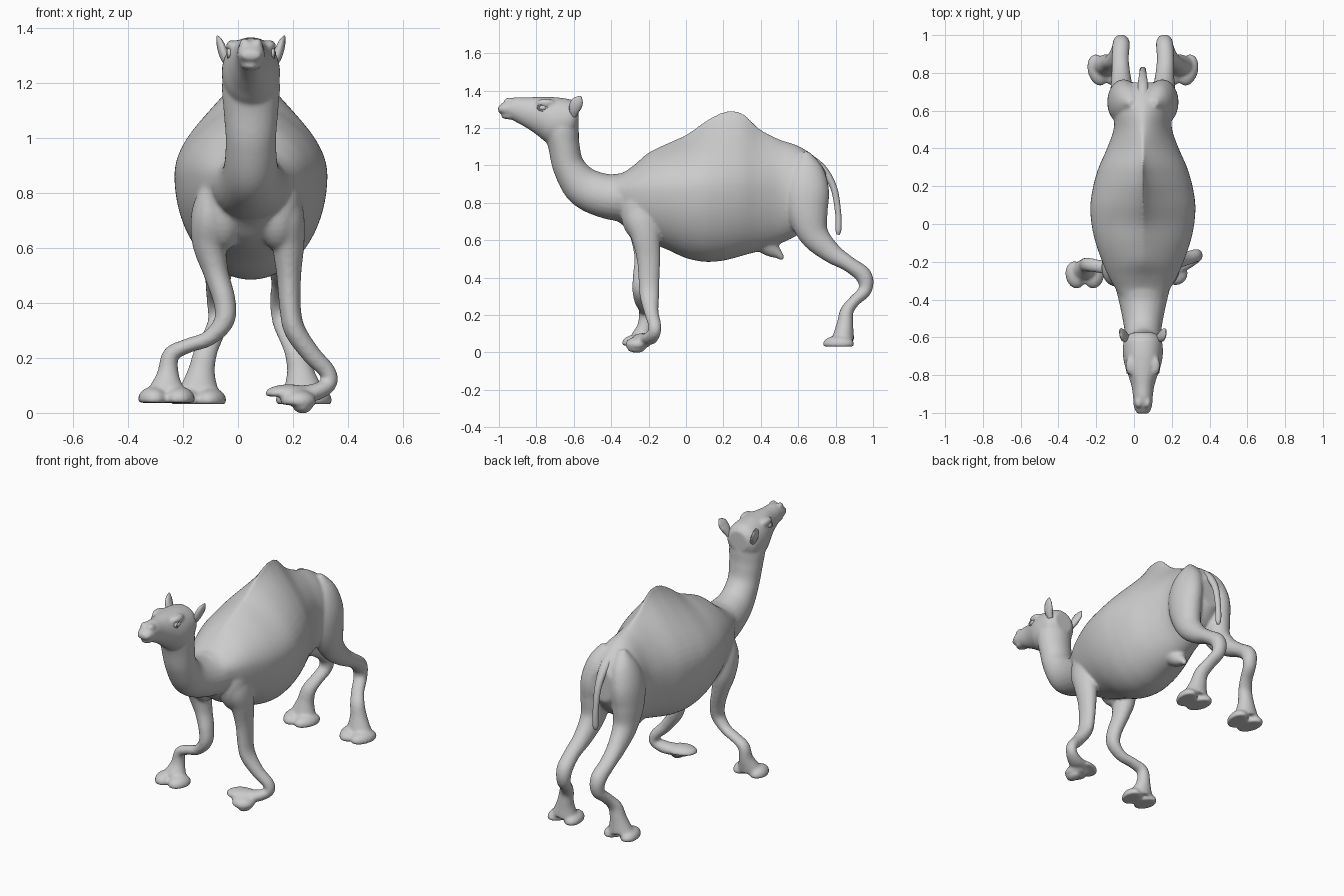
import bpy, bmesh, math
from mathutils import Vector, Matrix

cube = bpy.data.objects.get("Cube")
if cube:
    bpy.data.objects.remove(cube, do_unlink=True)

CX = 0.047          # centre line of the animal
SIDES = (-1, 1)

hide = bpy.data.materials.new("warm_grey_hide")
hide.use_nodes = True
colour = (0.6, 0.6, 0.6, 1)
hide.diffuse_color = colour
hide.node_tree.nodes["Principled BSDF"].inputs["Base Color"].default_value = colour


def spline(points, steps=8):
    """Smooth curve through tuples of any length."""
    vecs = [Vector(p) for p in points]
    vecs = [vecs[0]] + vecs + [vecs[-1]]
    out = []
    for a, b, c, d in zip(vecs, vecs[1:], vecs[2:], vecs[3:]):
        for i in range(steps):
            t = i / steps
            out.append(b + (c - a) * t / 2 + (a - b * 2.5 + c * 2 - d / 2) * t * t
                       + ((b - c) * 3 + d - a) * t ** 3 / 2)
    return out + [vecs[-1]]


def skin_rings(bm, rings):
    """Bridge a row of rings into a closed tube."""
    loops = [[bm.verts.new(p) for p in ring] for ring in rings]
    n = len(loops[0])
    faces = [bm.faces.new(loops[0]), bm.faces.new(loops[-1])]
    for a, b in zip(loops, loops[1:]):
        for i in range(n):
            j = (i + 1) % n
            faces.append(bm.faces.new((a[i], a[j], b[j], b[i])))
    bmesh.ops.recalc_face_normals(bm, faces=faces)


def barrel(bm, stations, mid=None, n=72):
    """Upright sections along y: (y, top, bottom, half width, ridge sharpness)."""
    rings = []
    for y, top, bottom, width, ridge in spline(stations):
        middle = mid or (top + bottom) / 2
        ring = []
        for i in range(n):
            a = math.tau * i / n
            c, s = math.cos(a), math.sin(a)
            x = math.copysign(abs(c) ** (ridge if s > 0 else 1), c) * width
            z = middle + s * ((top - middle) if s > 0 else (middle - bottom))
            ring.append((CX + x, y, z))
        rings.append(ring)
    skin_rings(bm, rings)


def limb(bm, stations, axis, n=24):
    """Oval tube along a path: (x, y, z, radius along axis, other radius)."""
    pts = spline(stations)
    pos = [Vector(p[:3]) for p in pts]
    rings = []
    for i, p in enumerate(pts):
        tangent = (pos[min(i + 1, len(pos) - 1)] - pos[max(i - 1, 0)]).normalized()
        side = (Vector(axis) - tangent * tangent.dot(Vector(axis))).normalized()
        other = tangent.cross(side)
        rings.append([pos[i] + side * math.cos(a) * p[3] + other * math.sin(a) * p[4]
                      for a in (math.tau * k / n for k in range(n))])
    skin_rings(bm, rings)


def blob(bm, centre, radii, turn=0, flat_sole=False):
    """Ellipsoid, with its underside flattened if it is a toe."""
    verts = bmesh.ops.create_uvsphere(bm, u_segments=24, v_segments=16, radius=1)["verts"]
    if flat_sole:
        for v in verts:
            v.co.z = max(v.co.z, -0.3)
    matrix = (Matrix.Translation(centre) @ Matrix.Rotation(turn, 4, "Z")
              @ Matrix.Diagonal((*radii, 1)))
    bmesh.ops.transform(bm, matrix=matrix, verts=verts)


def finish(name, bm, fuse=False):
    mesh = bpy.data.meshes.new(name)
    bm.to_mesh(mesh)
    bm.free()
    obj = bpy.data.objects.new(name, mesh)
    bpy.context.collection.objects.link(obj)
    bpy.ops.object.select_all(action="DESELECT")
    obj.select_set(True)
    bpy.context.view_layer.objects.active = obj
    if fuse:
        remesh = obj.modifiers.new("fuse", "REMESH")
        remesh.mode = "VOXEL"
        remesh.voxel_size = 0.008
        relax = obj.modifiers.new("relax", "SMOOTH")
        relax.factor = 0.5
        relax.iterations = 10
        for mod in ("fuse", "relax"):
            bpy.ops.object.modifier_apply(modifier=mod)
    obj.data.materials.clear()
    obj.data.materials.append(hide)
    bpy.ops.object.shade_smooth()


X_AXIS, Y_AXIS = (1, 0, 0), (0, 1, 0)
body = bmesh.new()

# Torso with a single narrow hump
barrel(body, [
    (-.42, .94, .73, .10, 1), (-.35, .955, .69, .14, 1), (-.28, 1, .63, .18, 1.1),
    (-.2, 1.068, .59, .215, 1.4), (-.1, 1.118, .55, .25, 1.6), (0, 1.165, .505, .272, 2),
    (.1, 1.238, .485, .278, 2.6), (.19, 1.29, .49, .265, 3.1), (.25, 1.3, .503, .25, 3.2),
    (.31, 1.28, .52, .23, 3), (.4, 1.195, .545, .19, 2.2), (.5, 1.14, .58, .155, 1.5),
    (.6, 1.105, .63, .15, 1.2), (.69, 1.045, .7, .13, 1), (.75, .97, .78, .07, 1)], mid=.865)

# Neck
limb(body, [
    (CX, -.28, .83, .16, .14), (CX, -.42, .835, .125, .12), (CX, -.545, .885, .1, .108),
    (CX, -.625, .99, .092, .086), (CX, -.652, 1.1, .1, .084), (CX, -.665, 1.19, .106, .092),
    (CX, -.67, 1.27, .095, .085)], X_AXIS)

# Head and lower lip
barrel(body, [
    (-.575, 1.32, 1.2, .06, 1), (-.61, 1.35, 1.15, .098, 1), (-.68, 1.363, 1.11, .106, .9),
    (-.74, 1.366, 1.12, .098, .9), (-.8, 1.366, 1.165, .078, .9), (-.86, 1.364, 1.205, .06, 1),
    (-.92, 1.364, 1.238, .052, 1), (-.97, 1.342, 1.266, .048, 1), (-1.005, 1.315, 1.285, .032, 1)])
blob(body, (CX, -.94, 1.262), (.038, .05, .016))

# Udder
limb(body, [(CX, .4, .62, .08, .08), (CX, .45, .56, .05, .05),
            (CX, .5, .52, .024, .022), (CX, .517, .497, .014, .012)], X_AXIS)

for s in SIDES:
    # Brow, nostril and shoulder swellings
    blob(body, (CX + s * .066, -.75, 1.335), (.026, .05, .022))
    blob(body, (CX + s * .023, -.945, 1.343), (.02, .03, .02))
    blob(body, (CX + s * .1, -.24, .76), (.085, .11, .17))

    # Hind leg
    limb(body, [(CX + s * x, *rest) for x, *rest in [
        (.05, .64, 1.07, .03, .02), (.075, .645, .98, .07, .09), (.1, .645, .87, .083, .12),
        (.108, .65, .75, .08, .11), (.11, .685, .63, .066, .08), (.115, .775, .535, .052, .056),
        (.12, .87, .473, .046, .042), (.115, .95, .41, .046, .045), (.117, .958, .335, .04, .036),
        (.14, .9, .275, .039, .031), (.165, .86, .22, .043, .036), (.18, .85, .15, .05, .045),
        (.19, .84, .07, .078, .06)]], X_AXIS)
    for toe in SIDES:
        blob(body, (CX + s * .192 + toe * .046, .815, .045), (.055, .086, .045),
             -toe * .25, flat_sole=True)

# Right foreleg, swept outwards below the knee
limb(body, [
    (-.07, -.22, .9, .05, .02), (-.09, -.235, .81, .08, .05), (-.1, -.235, .72, .095, .07),
    (-.105, -.22, .62, .078, .062), (-.08, -.22, .51, .057, .046),
    (-.05, -.235, .41, .049, .041), (-.05, -.245, .335, .043, .037),
    (-.105, -.24, .272, .035, .029), (-.18, -.225, .245, .035, .027),
    (-.243, -.215, .212, .037, .031), (-.255, -.22, .14, .041, .041),
    (-.26, -.245, .07, .055, .075)], Y_AXIS)
for toe in SIDES:
    blob(body, (-.26 + toe * .05, -.27, .05), (.053, .074, .045), -toe * .2, flat_sole=True)

# Left foreleg, with the foot folded inwards
limb(body, [
    (.14, -.22, .9, .05, .02), (.165, -.235, .81, .08, .05), (.175, -.235, .72, .095, .065),
    (.182, -.215, .62, .078, .06), (.185, -.2, .5, .063, .045),
    (.19, -.198, .38, .056, .039), (.207, -.195, .3, .052, .039), (.265, -.185, .215, .039, .035),
    (.325, -.168, .15, .035, .031), (.33, -.17, .105, .035, .029), (.28, -.195, .075, .045, .032),
    (.22, -.215, .07, .05, .03)], Y_AXIS)
blob(body, (.185, -.225, .07), (.09, .065, .034), .3, flat_sole=True)
blob(body, (.22, -.26, .042), (.065, .065, .042), -.2, flat_sole=True)
blob(body, (.235, -.265, .022), (.035, .05, .024))

finish("body", body, fuse=True)

# Tail
tail = bmesh.new()
limb(tail, [(CX, .64, 1.05, .03, .025), (CX, .73, .982, .028, .022), (CX, .79, .88, .02, .018),
            (CX, .813, .75, .017, .016), (CX, .815, .66, .017, .016), (CX, .812, .63, .008, .008)],
     X_AXIS)
finish("tail", tail)

for s, label in zip(SIDES, ("right", "left")):
    # Ear
    ear = bmesh.new()
    limb(ear, [(CX + s * x, *rest) for x, *rest in [
        (.08, -.6, 1.265, .014, .015), (.094, -.597, 1.295, .018, .028),
        (.106, -.588, 1.325, .016, .034), (.115, -.574, 1.35, .011, .026),
        (.122, -.562, 1.37, .003, .005)]], X_AXIS, n=12)
    finish(label + "_ear", ear)

    # Eye and eyelid
    eye = bmesh.new()
    blob(eye, (CX + s * .078, -.765, 1.308), (.013, .02, .014))
    finish(label + "_eye", eye)
    lid = bmesh.new()
    loop = [(math.cos(a), math.sin(a)) for a in (math.tau * k / 24 for k in range(24))]
    skin_rings(lid, [[(CX + s * (.074 + depth), -.765 + c * size, 1.308 + z * size * .7)
                      for c, z in loop]
                     for depth, size in ((0, .032), (.012, .026), (.013, .022), (0, .018))])
    finish(label + "_eyelid", lid)
